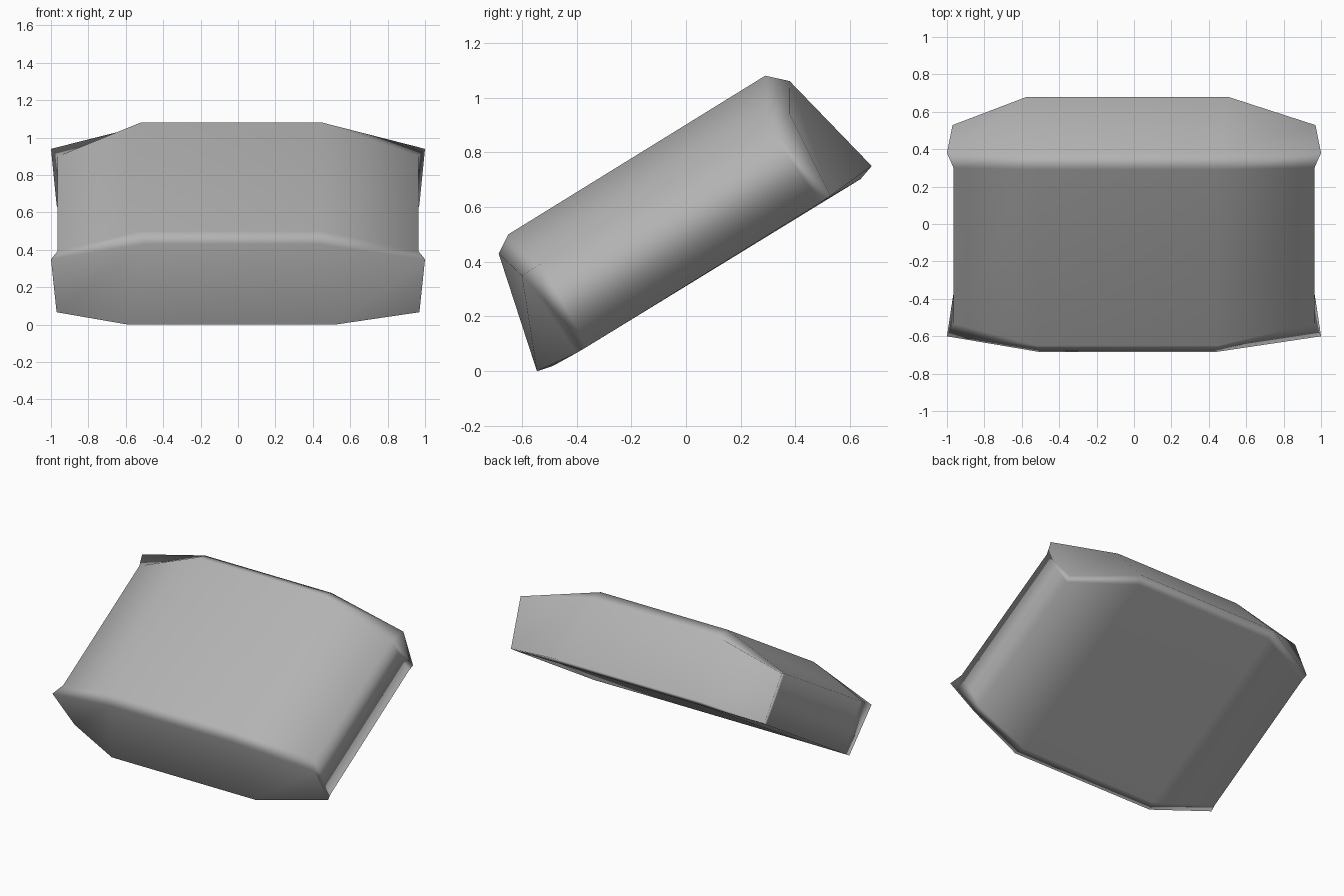
import bpy, bmesh, math
from mathutils import Matrix

cube = bpy.data.objects.get("Cube")
if cube:
    bpy.data.objects.remove(cube, do_unlink=True)

TILT = math.radians(31.7)
SHIFT = -0.035          # the middle panel sits slightly off centre

# Cross-sections as (half width, along slab, height): front top round to front bottom
middle = [(0.465, -0.357, 0.726), (0.485, -0.29, 0.767), (0.485, 0.814, 0.767), (0.485, 0.88, 0.703),
          (0.54, 0.972, 0.281), (0.53, 0.912, 0.262), (0.53, -0.406, 0.272), (0.55, -0.464, 0.286)]
end = [(1.0, -0.327, 0.613), (0.965, -0.246, 0.613), (0.965, 0.728, 0.608), (1.0, 0.817, 0.6),
       (0.97, 0.787, 0.268), (0.963, 0.74, 0.266), (0.963, -0.26, 0.266), (0.97, -0.306, 0.267)]


def ring(bm, section, side, shift):
    return [bm.verts.new((side * x + shift, u, v)) for x, u, v in section]


def bridge(bm, a, b):
    for i in range(len(a)):
        j = (i + 1) % len(a)
        bm.faces.new((a[i], a[j], b[j], b[i]))


# Cushion body: four rings joined across the width, closed at both ends
bm = bmesh.new()
rings = [ring(bm, end, -1, 0), ring(bm, middle, -1, SHIFT),
         ring(bm, middle, 1, SHIFT), ring(bm, end, 1, 0)]
for a, b in zip(rings, rings[1:]):
    bridge(bm, a, b)
for r in (rings[0], rings[-1]):
    bm.faces.new((r[0], r[1], r[6], r[7]))
    bm.faces.new((r[1], r[2], r[5], r[6]))
    bm.faces.new((r[2], r[3], r[4], r[5]))
bmesh.ops.recalc_face_normals(bm, faces=bm.faces)

# Lean the cushion back
bmesh.ops.transform(bm, matrix=Matrix.Rotation(TILT, 4, "X"), verts=bm.verts)
mesh = bpy.data.meshes.new("cushion")
bm.to_mesh(mesh)
bm.free()
cushion = bpy.data.objects.new("cushion", mesh)
bpy.context.collection.objects.link(cushion)

# Soft shading that keeps the broad panels flat
for face in mesh.polygons:
    face.use_smooth = True
soft = cushion.modifiers.new("soft_shading", "WEIGHTED_NORMAL")
soft.mode = "FACE_AREA"
soft.weight = 50

# Plain grey fabric
grey = bpy.data.materials.new("grey_fabric")
grey.use_nodes = True
colour = (0.45, 0.45, 0.45, 1)
grey.diffuse_color = colour
grey.node_tree.nodes["Principled BSDF"].inputs["Base Color"].default_value = colour
mesh.materials.append(grey)
